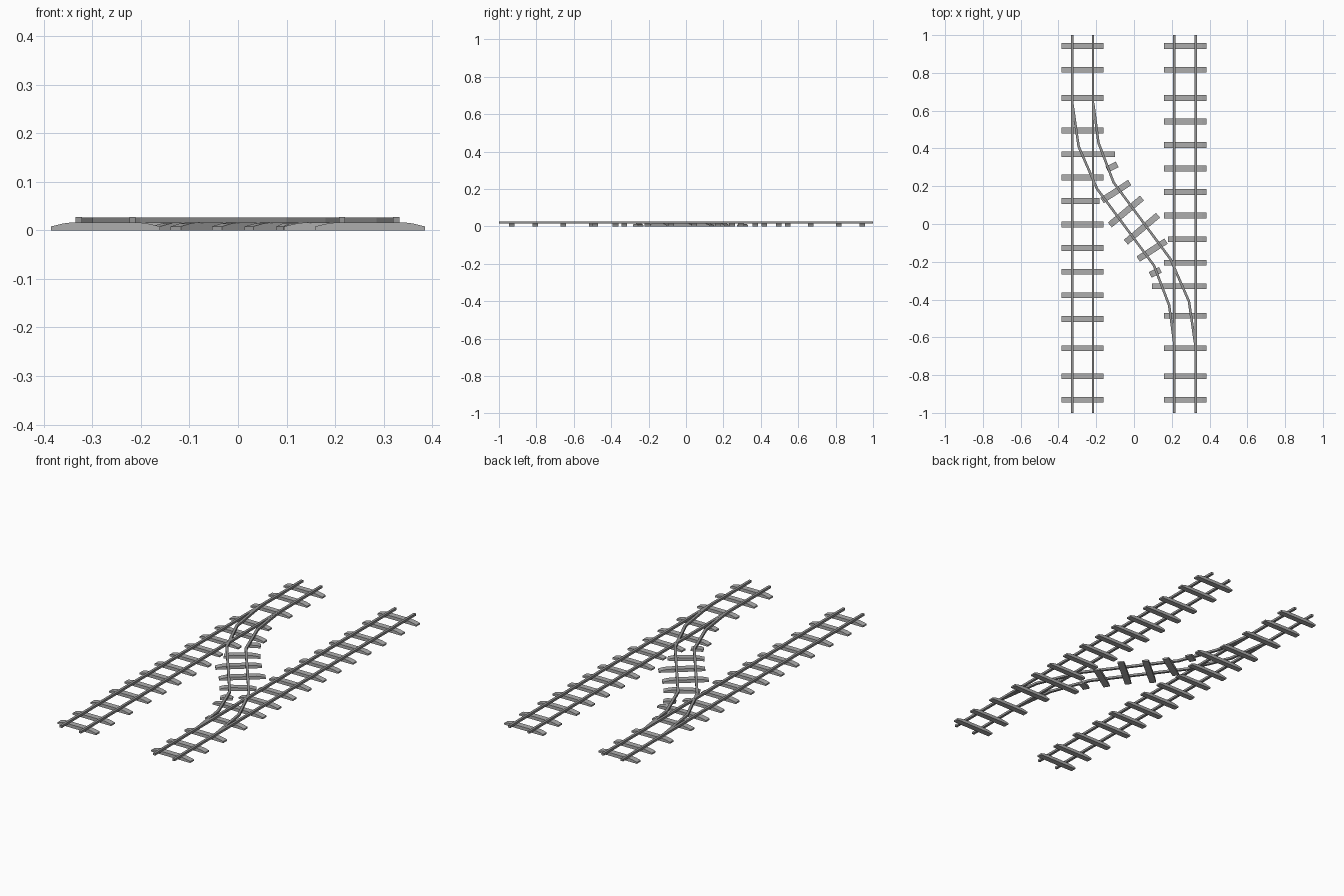
import bpy, bmesh
from math import radians
from mathutils import Vector, Matrix

cube = bpy.data.objects.get("Cube")
if cube:
    bpy.data.objects.remove(cube, do_unlink=True)


def material(name, grey):
    m = bpy.data.materials.new(name)
    m.use_nodes = True
    color = (grey, grey, grey, 1)
    m.diffuse_color = color
    m.node_tree.nodes["Principled BSDF"].inputs["Base Color"].default_value = color
    return m


SLEEPER = material("sleeper grey", 0.42)
RAIL = material("rail grey", 0.30)
TOP, RAIL_TOP = 0.0165, 0.027
RAIL_HALF = 0.0065


def finish(bm, name, mat):
    bmesh.ops.recalc_face_normals(bm, faces=bm.faces)
    mesh = bpy.data.meshes.new(name)
    bm.to_mesh(mesh)
    bm.free()
    mesh.materials.append(mat)
    obj = bpy.data.objects.new(name, mesh)
    bpy.context.collection.objects.link(obj)
    return obj


def sleeper(name, x, y, length, angle=0, width=0.03):
    """Bar with sloping ends, extruded from its side profile."""
    h = length / 2
    half = [(h, 0), (h, 0.008), (h - 0.025, 0.014), (h - 0.045, TOP)]
    if length < 0.1:
        half = [(h, 0), (h, 0.008), (h - 0.015, 0.014)]
    profile = half + [(-px, pz) for px, pz in reversed(half)]
    bm = bmesh.new()
    face = bm.faces.new([bm.verts.new((px, -width / 2, pz)) for px, pz in profile])
    side = bmesh.ops.extrude_face_region(bm, geom=[face])["geom"]
    bmesh.ops.translate(bm, vec=(0, width, 0),
                        verts=[v for v in side if isinstance(v, bmesh.types.BMVert)])
    bm.transform(Matrix.Translation((x, y, 0)) @ Matrix.Rotation(radians(angle), 4, "Z"))
    return finish(bm, name, SLEEPER)


def rail(name, path, top=RAIL_TOP):
    """Rectangular rail swept along a flat path with mitred corners."""
    pts = [Vector(p) for p in path]
    bm = bmesh.new()
    rings = []
    for i, p in enumerate(pts):
        before = (p - pts[i - 1]).normalized() if i else None
        after = (pts[i + 1] - p).normalized() if i < len(pts) - 1 else None
        d = ((before or after) + (after or before)).normalized()
        n = Vector((-d.y, d.x)) * RAIL_HALF
        a, b = p + n, p - n
        rings.append([bm.verts.new((q.x, q.y, z))
                      for q, z in ((a, 0.0155), (b, 0.0155), (b, top), (a, top))])
    for r, s in zip(rings, rings[1:]):
        for k in range(4):
            bm.faces.new((r[k], r[k - 1], s[k - 1], s[k]))
    bm.faces.new(rings[0])
    bm.faces.new(rings[-1])
    return finish(bm, name, RAIL)


# Straight rails
for side, xs in (("right", (-0.328, -0.217)), ("left", (0.214, 0.326))):
    for label, x in zip(("first", "second"), xs):
        rail(f"{side}_track_{label}_rail", [(x, -1), (x, 1)])

# Crossover rails, the second being the first turned half round
crossing = [(-0.328, 0.65), (-0.293, 0.41), (-0.196, 0.187),
            (0.106, -0.22), (0.186, -0.43), (0.214, -0.64)]
rail("crossover_first_rail", crossing, RAIL_TOP - 0.0003)
rail("crossover_second_rail", [(-0.002 - x, -y) for x, y in crossing], RAIL_TOP - 0.0003)

# Sleepers of the straight tracks; a few reach towards or stop short of the crossover
right_rows = [0.942, 0.817, 0.667, 0.495, 0.37, 0.246, 0.122, -0.003,
              -0.127, -0.252, -0.377, -0.503, -0.657, -0.806, -0.931]
left_rows = [0.942, 0.817, 0.667, 0.543, 0.418, 0.294, 0.169, 0.045,
             -0.08, -0.206, -0.33, -0.485, -0.657, -0.806, -0.931]
inner_ends = {4: 0.10, 6: 0.183}
for i, y in enumerate(right_rows):
    inner = inner_ends.get(i, 0.161)
    sleeper("right_track_sleeper", -(0.385 + inner) / 2, y, 0.385 - inner)
inner_ends = {8: 0.18, 10: 0.095}
for i, y in enumerate(left_rows):
    inner = inner_ends.get(i, 0.159)
    sleeper("left_track_sleeper", (0.385 + inner) / 2, y, 0.385 - inner)

# Slanted sleepers of the crossover
for x, y, length, angle in ((-0.116, 0.302, 0.06, 27), (-0.096, 0.172, 0.175, 33),
                            (-0.043, 0.066, 0.222, 40), (0.042, -0.025, 0.222, 40),
                            (0.096, -0.138, 0.175, 33), (0.113, -0.256, 0.06, 27)):
    sleeper("crossover_sleeper", x, y, length, angle, 0.033)
